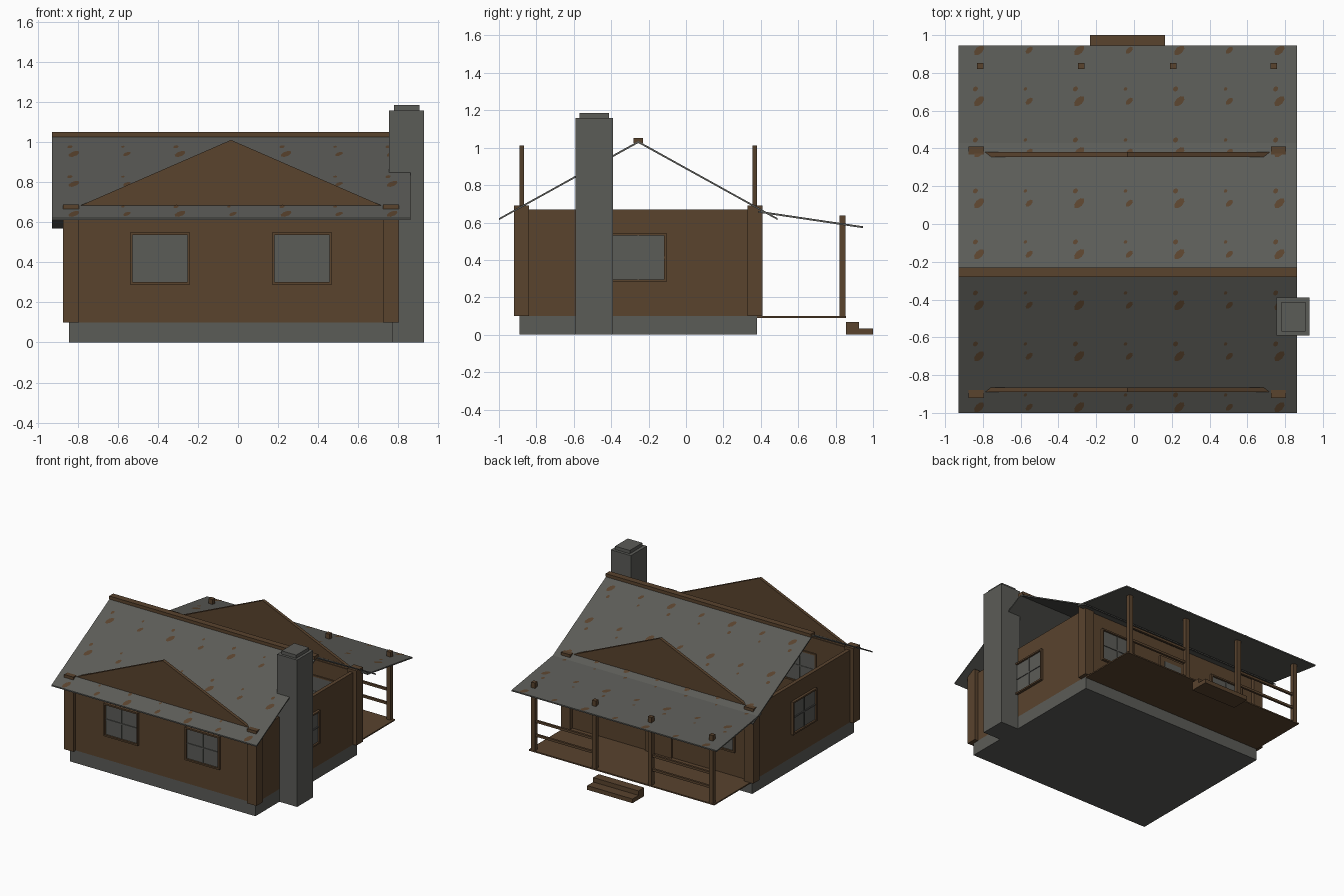
import bpy
import math

cube = bpy.data.objects.get("Cube")
if cube:
    bpy.data.objects.remove(cube, do_unlink=True)


def material(name, rgb):
    m = bpy.data.materials.new(name)
    m.use_nodes = True
    m.diffuse_color = (*rgb, 1)
    m.node_tree.nodes["Principled BSDF"].inputs["Base Color"].default_value = (*rgb, 1)
    return m


WOOD = material("brown wood", (0.1, 0.056, 0.027))
STONE = material("grey stone", (0.105, 0.106, 0.096))


def mesh(name, verts, faces, mat):
    me = bpy.data.meshes.new(name)
    me.from_pydata(verts, [], faces)
    me.materials.append(mat)
    ob = bpy.data.objects.new(name, me)
    bpy.context.collection.objects.link(ob)
    return ob


def prism(name, profile, a, b, axis, mat):
    """Extrude a profile from a to b along x (profile in y, z) or y (profile in x, z)."""
    n = len(profile)
    verts = [(c, u, z) if axis == "x" else (u, c, z) for c in (a, b) for u, z in profile]
    sides = [(i, (i + 1) % n, n + (i + 1) % n, n + i) for i in range(n)]
    faces = [tuple(reversed(range(n))), tuple(range(n, 2 * n))] + sides
    if axis == "y":
        faces = [f[::-1] for f in faces]
    return mesh(name, verts, faces, mat)


def box(name, x0, x1, y0, y1, z0, z1, mat):
    return prism(name, [(y0, z0), (y1, z0), (y1, z1), (y0, z1)], x0, x1, "x", mat)


# Main outline of the house
L, R, F, B = -0.845, 0.775, -0.89, 0.38
MID_X, RIDGE_Y = -0.035, -0.255
FLOOR, WALL_TOP, T = 0.1, 0.67, 0.03


def panel(name, side, u0, u1, z0, z1, d0, d1, mat):
    """Box on a wall: u runs along the wall, d outward from its face."""
    if side in ("front", "back"):
        a, b = (F - d1, F - d0) if side == "front" else (B + d0, B + d1)
        return box(name, u0, u1, a, b, z0, z1, mat)
    a, b = (L - d1, L - d0) if side == "right" else (R + d0, R + d1)
    return box(name, a, b, u0, u1, z0, z1, mat)


# Foundation and open-topped walls
box("foundation", L, R, F, B, 0, FLOOR, STONE)
for side in ("front", "back"):
    panel(side + "_wall", side, L, R, FLOOR, WALL_TOP, -T, 0, WOOD)
for side in ("left", "right"):
    panel(side + "_wall", side, F + T, B - T, FLOOR, WALL_TOP, -T, 0, WOOD)

# Corner posts
for x in (L - 0.03, R - 0.05):
    for y in (F - 0.03, B - 0.05):
        box("corner_post", x, x + 0.08, y, y + 0.08, FLOOR, 0.69, WOOD)


# Windows with frame, pane and crossed bars
def window(side, u, z=0.42):
    w, h, f = 0.15, 0.13, 0.012
    panel("window_pane", side, u - w + f, u + w - f, z - h + f, z + h - f, -0.034, 0.006, STONE)
    for s in (-1, 1):
        e = u + s * (w - f / 2)
        panel("window_jamb", side, e - f / 2, e + f / 2, z - h, z + h, -0.04, 0.02, WOOD)
        e = z + s * (h - f / 2)
        panel("window_rail", side, u - w, u + w, e - f / 2, e + f / 2, -0.04, 0.02, WOOD)
    panel("window_bar", side, u - 0.005, u + 0.005, z - h + f, z + h - f, -0.038, 0.012, STONE)
    panel("window_bar", side, u - w + f, u + w - f, z - 0.005, z + 0.005, -0.038, 0.012, STONE)


for u in (-0.39, 0.32):
    window("front", u)
for u in (-0.55, 0.48):
    window("back", u)
for side in ("left", "right"):
    window(side, RIDGE_Y, 0.413)

# Back door
panel("door", "back", -0.15, 0.08, FLOOR, 0.53, 0, 0.015, WOOD)
panel("door_pane", "back", -0.11, 0.04, 0.32, 0.49, 0.01, 0.02, STONE)

# Front and back gables
for y in (F, B - 0.025):
    prism("gable", [(-0.82, WALL_TOP), (0.75, WALL_TOP), (MID_X, 1.012)], y, y + 0.025, "y", WOOD)

# Main roof, ridge beam and porch roof
X0, X1 = -0.93, 0.863
EAVE, TOP, BACK_EAVE = 0.623, 1.036, 0.49
prism("main_roof", [(-1, EAVE - 0.01), (RIDGE_Y, TOP - 0.011), (BACK_EAVE, EAVE - 0.01),
                    (BACK_EAVE, EAVE), (RIDGE_Y, TOP), (-1, EAVE)], X0, X1, "x", STONE)
box("ridge_beam", X0, X1, RIDGE_Y - 0.025, RIDGE_Y + 0.025, 1.026, 1.051, WOOD)
prism("porch_roof", [(0.385, 0.653), (0.945, 0.57), (0.945, 0.58), (0.385, 0.663)],
      X0, X1, "x", STONE)


# Weathered patches lying on the roofs
def roof_z(y):
    slope = (TOP - EAVE) / (BACK_EAVE - RIDGE_Y)
    z = TOP - abs(y - RIDGE_Y) * slope
    return max(z, 0.663 - (y - 0.385) * 0.148) if y > 0.4 else z


def patch(x, y, long, short):
    pts = []
    for i in range(8):
        a = math.tau * i / 8
        u, v = long * math.cos(a), short * math.sin(a)
        px = x + (u - v) * 0.707
        py = min(max(y + (u + v) * 0.707, -0.998), 0.943)
        pts.append((px, py, roof_z(py) + 0.003))
    mesh("roof_patch", pts, [tuple(range(8))], WOOD)


for col in range(7):
    for row in range(8):
        x, y = -0.82 + 0.265 * col, -0.97 + 0.27 * row
        big = 1.0 if col % 2 == 0 else 0.7
        patch(x, y, 0.034 * big, 0.019 * big)
        patch(x - 0.02, y + 0.065, 0.015 * big, 0.012 * big)

# Chimney with cap
box("chimney", 0.755, 0.93, -0.59, -0.39, 0, 1.16, STONE)
box("chimney_cap", 0.78, 0.908, -0.57, -0.412, 1.16, 1.186, STONE)

# Porch floor, posts and railings
box("porch_floor", L, R, B, 0.855, 0.09, FLOOR, WOOD)
posts = [-0.815, -0.28, 0.207, 0.74]
for x in posts:
    box("porch_post", x - 0.017, x + 0.017, 0.82, 0.853, 0.09, 0.637, WOOD)
for a, b in (posts[:2], posts[2:]):
    for z in (0.22, 0.33):
        box("porch_railing", a, b, 0.828, 0.845, z - 0.009, z + 0.009, WOOD)

# Steps
box("lower_step", -0.233, 0.163, 0.855, 1, 0, 0.033, WOOD)
box("upper_step", -0.233, 0.163, 0.855, 0.925, 0.033, 0.068, WOOD)
